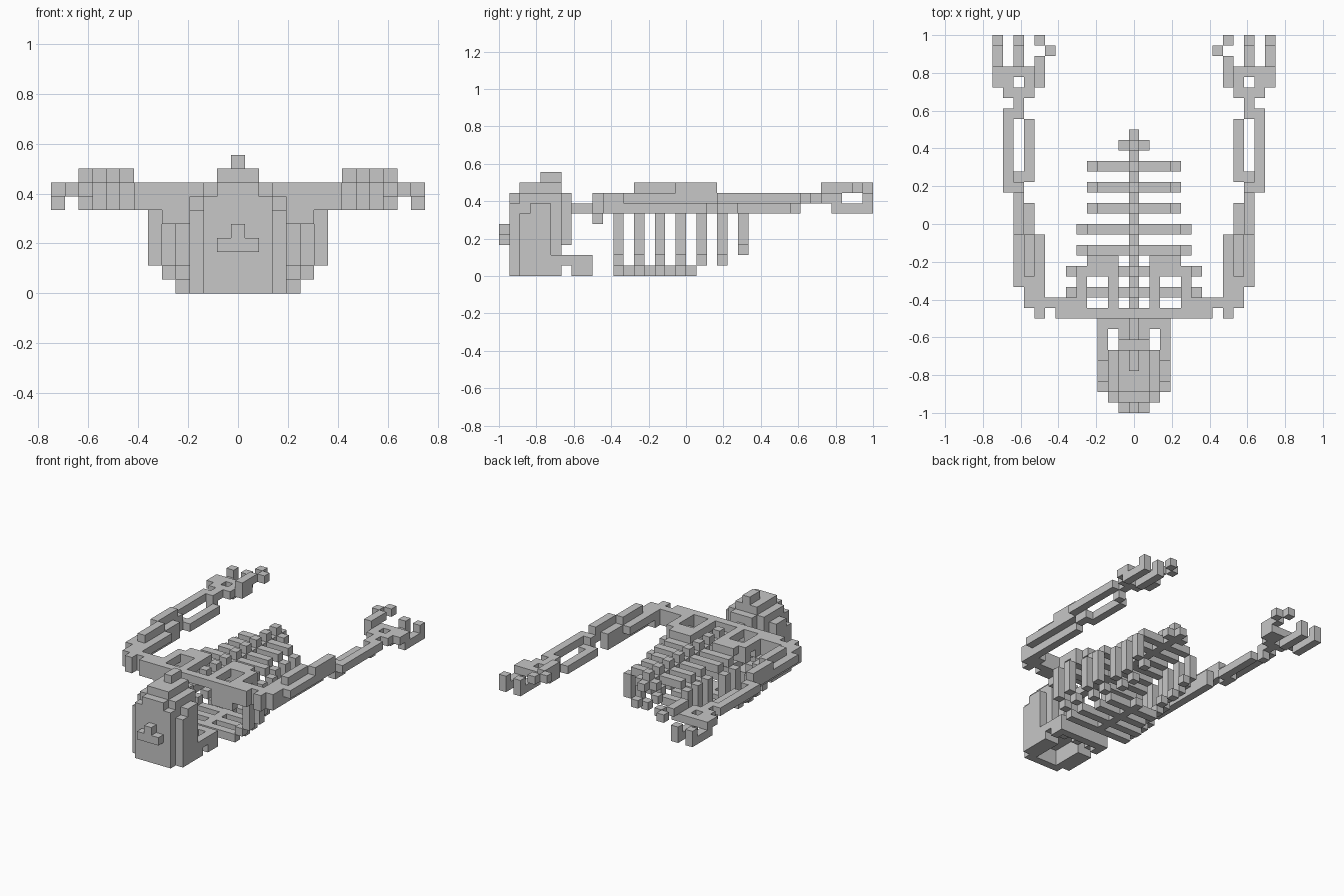
import bpy, bmesh
from mathutils import Vector

if "Cube" in bpy.data.objects:
    bpy.data.objects.remove(bpy.data.objects["Cube"])

U = 2 / 36  # edge of one block
bone = bpy.data.materials.new("bone_grey")
bone.diffuse_color = (0.57, 0.57, 0.57, 1)
bone.use_nodes = True
bone.node_tree.nodes["Principled BSDF"].inputs["Base Color"].default_value = bone.diffuse_color

DIRS = [(1, 0, 0), (-1, 0, 0), (0, 1, 0), (0, -1, 0), (0, 0, 1), (0, 0, -1)]


def part(name, *boxes):
    """Mirrored blocky part from inclusive cell ranges (x0, x1, y0, y1, z0, z1)."""
    cells = set()
    for x0, x1, y0, y1, z0, z1 in boxes:
        for x in range(x0, x1 + 1):
            for y in range(y0, y1 + 1):
                for z in range(z0, z1 + 1):
                    cells |= {(x, y, z), (-x, y, z)}
    bm = bmesh.new()
    for c in cells:
        centre = Vector((c[0] * U, -1 + (c[1] + 0.5) * U, (c[2] + 0.5) * U))
        for d in DIRS:
            if tuple(a + b for a, b in zip(c, d)) in cells:
                continue
            n = Vector(d)
            s = Vector((d[1], d[2], d[0]))
            t = n.cross(s)
            bm.faces.new([bm.verts.new(centre + (n + s * a + t * b) * U / 2)
                          for a, b in ((-1, -1), (1, -1), (1, 1), (-1, 1))])
    bmesh.ops.remove_doubles(bm, verts=bm.verts, dist=U * 0.01)
    bmesh.ops.dissolve_limit(bm, angle_limit=0.01, verts=bm.verts, edges=bm.edges)
    me = bpy.data.meshes.new(name)
    bm.to_mesh(me)
    bm.free()
    me.materials.append(bone)
    ob = bpy.data.objects.new(name, me)
    bpy.context.collection.objects.link(ob)


# Skull rounded in steps, open underneath
part("skull", (0, 2, 1, 1, 0, 6), (0, 2, 2, 5, 2, 7), (0, 1, 1, 1, 7, 7),
     (3, 3, 2, 3, 1, 5), (3, 3, 3, 4, 2, 6), (0, 1, 6, 6, 3, 7),
     (0, 1, 2, 5, 8, 8), (0, 0, 4, 5, 9, 9))
part("nose", (0, 1, 0, 0, 3, 3), (0, 0, 0, 0, 4, 4))
part("jaw", (2, 3, 2, 5, 0, 1), (3, 3, 5, 8, 1, 1), (3, 3, 7, 8, 0, 0),
     (0, 3, 8, 8, 0, 1), (1, 1, 6, 8, 1, 1))

# Spine, with a raised knob on each vertebra
part("spine", (0, 0, 7, 26, 6, 6), (0, 1, 25, 25, 6, 6),
     *[(0, 0, y, y, 7, 7) for y in range(11, 26, 2)])
part("sternum", (0, 0, 11, 18, 0, 0))

# Ribs: full hoops in front, open ones behind
for n, (y, w) in enumerate([(11, 6), (13, 6), (15, 5), (17, 5)]):
    part(f"rib_{n + 1}", (0, w - 1, y, y, 6, 6), (w, w, y, y, 2, 5),
         (w - 1, w - 1, y, y, 1, 1), (0, w - 2, y, y, 0, 0))
for n, (y, low) in enumerate([(19, 1), (21, 1), (23, 2)]):
    part(f"rib_{n + 5}", (0, 3, y, y, 6, 6), (4, 4, y, y, low + 1, 5),
         (3, 3, y, y, low, low))

# Shoulders
part("collarbone", (0, 7, 9, 9, 7, 7), (3, 7, 9, 9, 6, 6), (3, 5, 9, 9, 5, 5),
     (5, 8, 10, 10, 6, 7))
part("shoulder_blade", (2, 2, 10, 14, 7, 7), (2, 4, 14, 14, 7, 7),
     (5, 5, 10, 13, 7, 7), (2, 5, 13, 13, 7, 7))

# Arms trailing back along the body
part("upper_arm", (9, 9, 9, 16, 7, 7), (9, 9, 9, 11, 6, 6), (10, 10, 10, 19, 6, 7),
     (11, 11, 12, 20, 7, 7), (10, 10, 13, 16, 8, 8), (11, 11, 17, 20, 8, 8))
part("forearm", (11, 12, 21, 21, 7, 7), (12, 12, 21, 28, 7, 7), (11, 11, 21, 22, 6, 6),
     (10, 10, 22, 27, 6, 6), (11, 11, 28, 28, 6, 7), (11, 11, 29, 29, 7, 7))

# Hands with curled fingers and thumb
part("palm", (10, 12, 30, 30, 7, 7), (12, 13, 31, 31, 7, 7), (10, 10, 31, 31, 7, 7),
     (9, 13, 32, 32, 7, 7), (9, 9, 31, 31, 7, 8))
for name, x in (("outer_finger", 13), ("middle_finger", 11)):
    part(name, (x, x, 32, 35, 6, 6), (x, x, 35, 35, 7, 7))
part("thumb", (9, 9, 31, 33, 8, 8), (8, 8, 34, 34, 8, 8), (9, 9, 35, 35, 8, 8))
